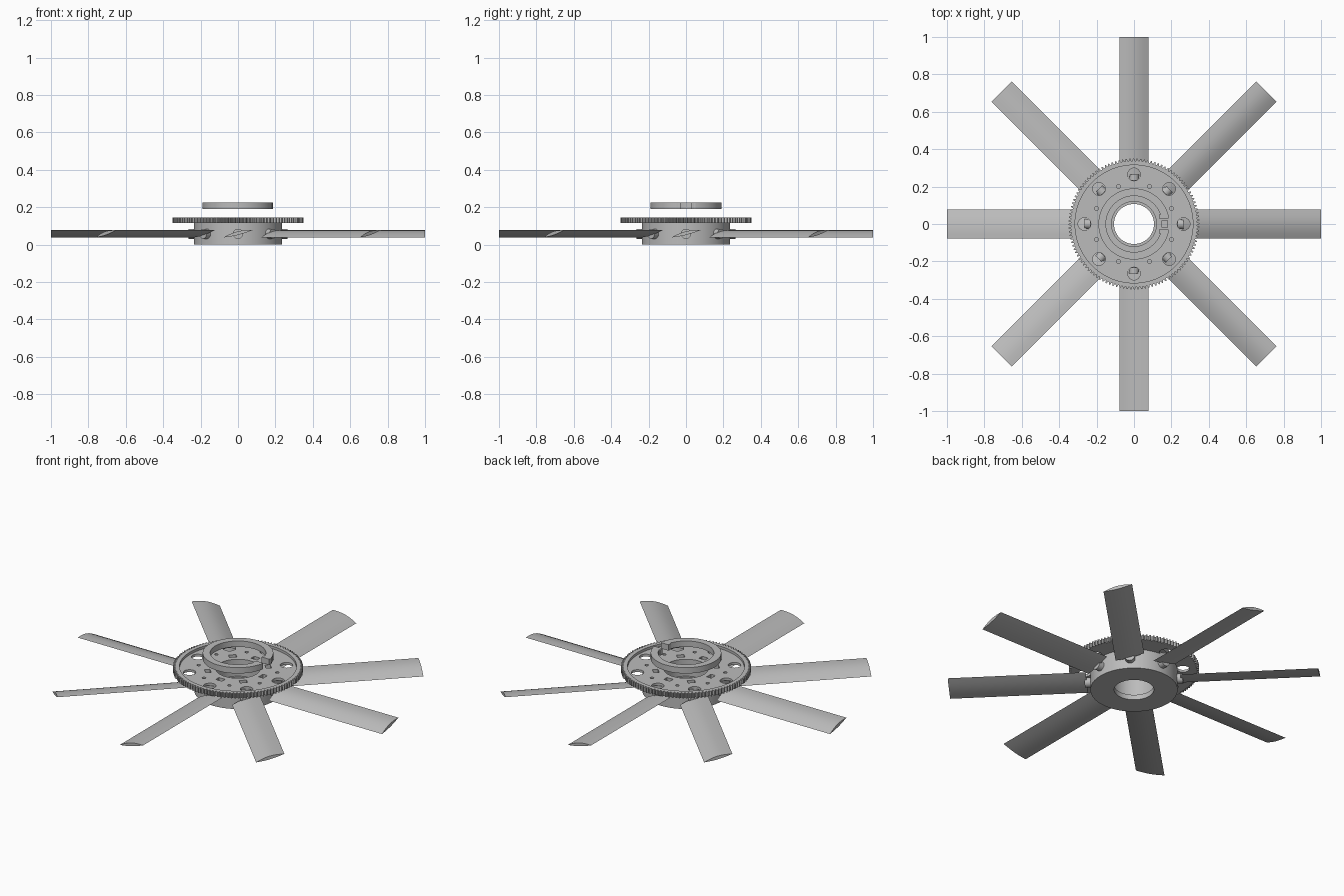
import bpy, bmesh, math
from mathutils import Matrix, Vector

cube = bpy.data.objects.get("Cube")
if cube:
    bpy.data.objects.remove(cube, do_unlink=True)

GREY = (0.5, 0.5, 0.5, 1)
mat = bpy.data.materials.new("plain grey")
mat.use_nodes = True
mat.diffuse_color = GREY
mat.node_tree.nodes["Principled BSDF"].inputs["Base Color"].default_value = GREY

COUNT = 8
STEP = math.tau / COUNT


def finish(name, bm, smooth=True):
    bmesh.ops.recalc_face_normals(bm, faces=bm.faces)
    mesh = bpy.data.meshes.new(name)
    bm.to_mesh(mesh)
    bm.free()
    mesh.materials.append(mat)
    obj = bpy.data.objects.new(name, mesh)
    bpy.context.collection.objects.link(obj)
    bpy.ops.object.select_all(action='DESELECT')
    bpy.context.view_layer.objects.active = obj
    obj.select_set(True)
    if smooth:
        bpy.ops.object.shade_smooth_by_angle(angle=math.radians(30))
    return obj


def lathe(profile, steps, tooth=0.0, outer=9.0):
    """Revolve a closed (radius, z) profile; the outermost points can form teeth."""
    bm = bmesh.new()
    rings = []
    for i in range(steps):
        a = math.tau * i / steps
        ring = []
        for r, z in profile:
            if r >= outer and i % 4 > 1:
                r -= tooth
            ring.append(bm.verts.new((r * math.cos(a), r * math.sin(a), z)))
        rings.append(ring)
    n = len(profile)
    for i in range(steps):
        p, q = rings[i], rings[(i + 1) % steps]
        for j in range(n):
            k = (j + 1) % n
            bm.faces.new((p[j], q[j], q[k], p[k]))
    return bm


def add_cylinder(bm, radius, depth, matrix, sides=24):
    bmesh.ops.create_cone(bm, cap_ends=True, segments=sides, radius1=radius,
                          radius2=radius, depth=depth, matrix=matrix)


def add_box(bm, size, matrix):
    bmesh.ops.create_cube(bm, size=1, matrix=matrix @ Matrix.Diagonal((*size, 1)))


def polar(radius, angle, z):
    return Matrix.Rotation(angle, 4, 'Z') @ Matrix.Translation((radius, 0, z))


def cut(obj, bm):
    cutter = finish("cutter", bm, False)
    cutter.hide_render = True
    mod = obj.modifiers.new("cut", 'BOOLEAN')
    mod.operation = 'DIFFERENCE'
    mod.solver = 'EXACT'
    mod.object = cutter
    bpy.ops.object.select_all(action='DESELECT')
    bpy.context.view_layer.objects.active = obj
    obj.select_set(True)
    bpy.ops.object.modifier_apply(modifier=mod.name)
    bpy.data.objects.remove(cutter, do_unlink=True)


# hub with stepped bore and square nut pockets
hub = finish("hub", lathe([(0.107, 0), (0.235, 0), (0.235, 0.116), (0.12, 0.116),
                           (0.12, 0.03), (0.107, 0.03)], 96))
pockets = bmesh.new()
for i in range(COUNT):
    add_box(pockets, (0.03, 0.04, 0.12), polar(0.165, i * STEP, 0.1))
cut(hub, pockets)

# gear plate with raised rim
gear = finish("gear_plate", lathe([(0.12, 0.116), (0.35, 0.116), (0.35, 0.145),
                                   (0.315, 0.145), (0.315, 0.13), (0.12, 0.13)],
                                  112 * 4, 0.013, 0.35))
holes = bmesh.new()
for i in range(COUNT):
    add_cylinder(holes, 0.034, 0.1, polar(0.265, i * STEP, 0.13))
    add_cylinder(holes, 0.01, 0.1, polar(0.217, (i + 0.5) * STEP, 0.13), 12)
    add_box(holes, (0.03, 0.04, 0.1), polar(0.165, i * STEP, 0.13))
cut(gear, holes)

# split clamp ring floating above the gear
ring = finish("clamp_ring", lathe([(0.15, 0.19), (0.19, 0.19), (0.19, 0.225),
                                   (0.15, 0.225)], 96))
gap = bmesh.new()
add_box(gap, (0.1, 0.07, 0.1), Matrix.Translation((0.18, 0, 0.21)))
cut(ring, gap)
for side, name in ((1, "left"), (-1, "right")):
    bm = bmesh.new()
    add_box(bm, (0.05, 0.022, 0.035), Matrix.Translation((0.16, side * 0.04, 0.2075)))
    finish("clamp_lug_" + name, bm, False)

# pitched blades on round shafts
CHORD, PITCH, ROOT = 0.159, math.radians(14), 0.255
section = []
N = 12
for i in range(N + 1):
    t = i / N
    section.append(((t - 0.5) * CHORD, 0.013 * math.sin(math.pi * t)))
for i in range(N - 1, 0, -1):
    t = i / N
    section.append(((t - 0.5) * CHORD, -0.006 * math.sin(math.pi * t)))

for i in range(COUNT):
    turn = Matrix.Rotation(i * STEP, 4, 'Z')
    place = turn @ Matrix.Translation((0, 0, 0.058)) @ Matrix.Rotation(PITCH, 4, 'X')
    bm = bmesh.new()
    ends = [[bm.verts.new(place @ Vector((x, y, z))) for y, z in section]
            for x in (ROOT, 1.0)]
    for end in ends:
        bm.faces.new(end)
    for j in range(len(section)):
        k = (j + 1) % len(section)
        bm.faces.new((ends[0][j], ends[0][k], ends[1][k], ends[1][j]))
    finish(f"blade_{i + 1}", bm)

    bm = bmesh.new()
    add_cylinder(bm, 0.027, 0.07, turn @ Matrix.Translation((0.23, 0, 0.058))
                 @ Matrix.Rotation(math.pi / 2, 4, 'Y'))
    finish(f"blade_shaft_{i + 1}", bm)
